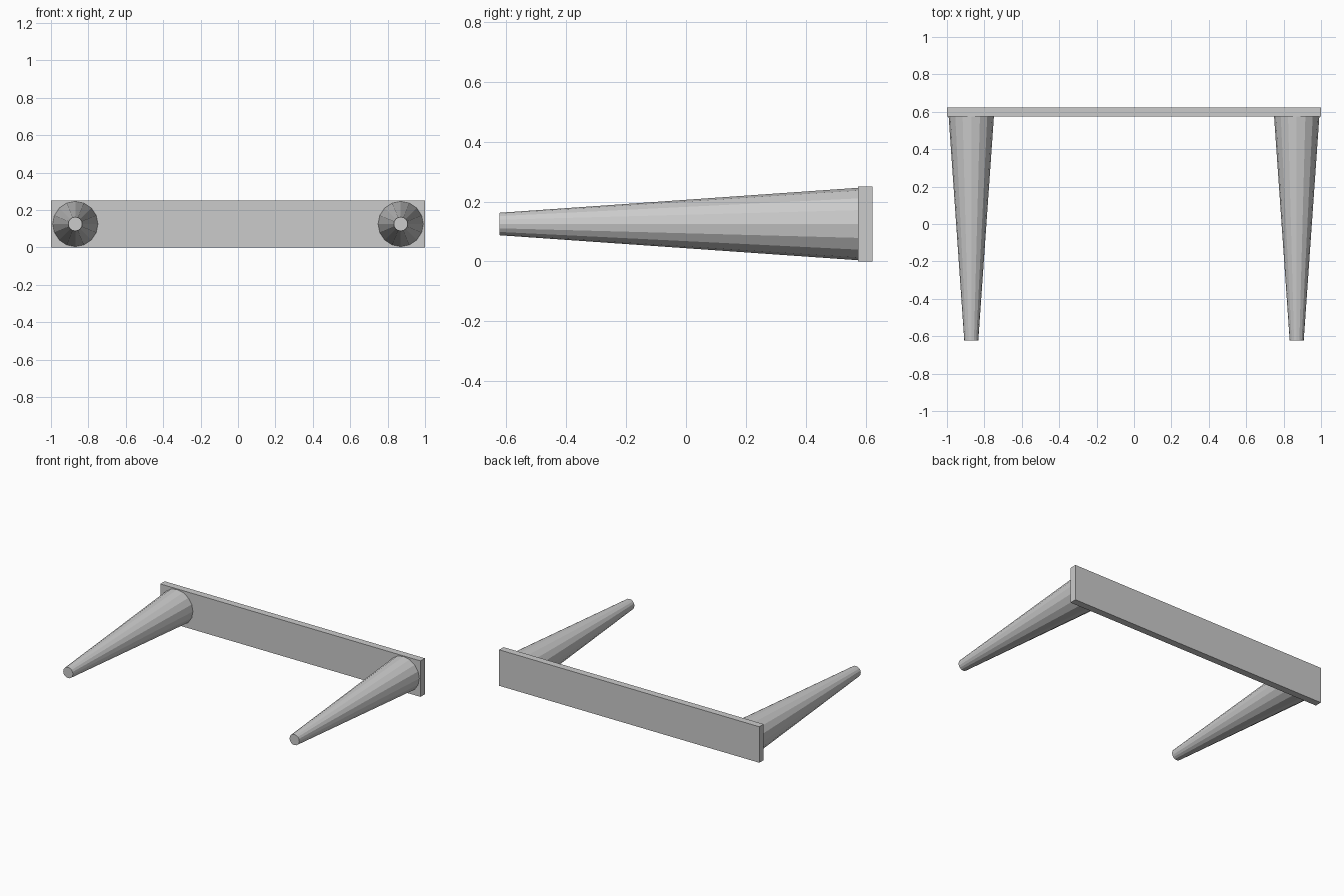
import bpy
from math import pi

if "Cube" in bpy.data.objects:
    bpy.data.objects.remove(bpy.data.objects["Cube"])

Y_FRONT, Y_BACK, BOARD_T, HEIGHT = -0.623, 0.623, 0.048, 0.25
Y_JOIN = Y_BACK - BOARD_T

# Back board the legs are fixed to
bpy.ops.mesh.primitive_cube_add(size=1, location=(0, Y_BACK - BOARD_T / 2, HEIGHT / 2))
board = bpy.context.object
board.name = "board"
board.scale = (2, BOARD_T, HEIGHT)
bpy.ops.object.transform_apply(location=False, rotation=False, scale=True)


# Tapered 16-sided leg, wide at the board and narrow at the front
def add_leg(name, x):
    bpy.ops.mesh.primitive_cone_add(
        vertices=16, radius1=0.121, radius2=0.0375, depth=Y_JOIN - Y_FRONT,
        location=(x, (Y_FRONT + Y_JOIN) / 2, HEIGHT / 2), rotation=(pi / 2, 0, 0))
    bpy.context.object.name = name


for name, x in (("left_leg", -0.87), ("right_leg", 0.87)):
    add_leg(name, x)
